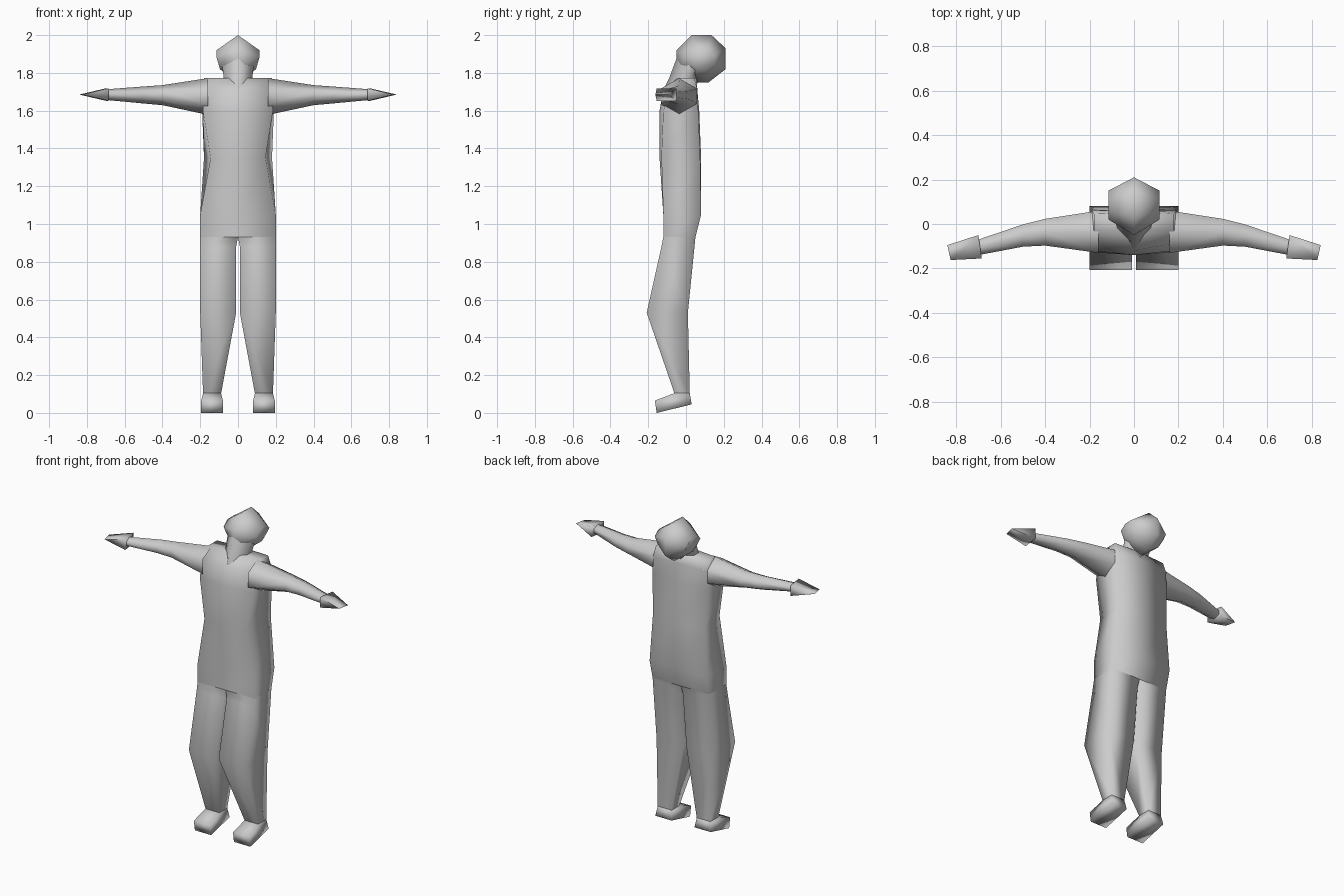
import bpy, bmesh

cube = bpy.data.objects.get("Cube")
if cube:
    bpy.data.objects.remove(cube, do_unlink=True)

GREY = (0.6, 0.6, 0.6, 1)
mat = bpy.data.materials.new("light grey")
mat.use_nodes = True
mat.diffuse_color = GREY
mat.node_tree.nodes["Principled BSDF"].inputs["Base Color"].default_value = GREY


def loft(name, rings, caps=(), side=1):
    """Skin equal-length closed rings; caps lists ring indices to fill."""
    bm = bmesh.new()
    rows = [[bm.verts.new((x * side, y, z)) for x, y, z in ring] for ring in rings]
    for a, b in zip(rows, rows[1:]):
        n = len(a)
        for i in range(n):
            j = (i + 1) % n
            bm.faces.new((a[i], a[j], b[j], b[i]))
    for c in caps:
        bm.faces.new(rows[c])
    bmesh.ops.remove_doubles(bm, verts=bm.verts, dist=0.0005)
    bmesh.ops.recalc_face_normals(bm, faces=bm.faces)
    for f in bm.faces:
        f.smooth = True
    mesh = bpy.data.meshes.new(name)
    bm.to_mesh(mesh)
    bm.free()
    mesh.materials.append(mat)
    obj = bpy.data.objects.new(name, mesh)
    bpy.context.collection.objects.link(obj)
    return obj


def body_ring(z, front, fx, fy, bx, by, back):
    """Symmetric section: centre front, front corners, back corners, centre back."""
    return [(0, front, z), (fx, fy, z), (bx, by, z),
            (0, back, z), (-bx, by, z), (-fx, fy, z)]


def box_ring(z, x0, x1, y0, y1):
    return [(x0, y0, z), (x1, y0, z), (x1, y1, z), (x0, y1, z)]


def arm_ring(x, yc, yr, zc, zr):
    """Six-sided section with a ridge above and below."""
    return [(x, yc + a * yr, zc + b * zr) for a, b in
            ((0, 1), (1, .45), (1, -.45), (0, -1), (-1, -.45), (-1, .45))]


# Torso, open below where the legs join
loft("torso", [
    body_ring(0.93, -.12, .20, -.12, .20, .05, .05),
    body_ring(1.05, -.12, .20, -.12, .20, .08, .08),
    body_ring(1.35, -.14, .145, -.13, .18, .075, .08),
    body_ring(1.60, -.14, .185, -.12, .19, .065, .07),
    body_ring(1.71, -.12, .19, -.085, .19, .06, .06),
    body_ring(1.772, -.05, .18, -.03, .18, .045, .055),
], caps=(-1,))

# Neck leaning forward into the collar
loft("neck", [
    body_ring(1.72, -.115, .06, -.04, .06, .02, .05),
    body_ring(1.77, -.09, .075, -.02, .075, .03, .07),
    body_ring(1.89, -.045, .09, .04, .09, .08, .1),
])

# Head: angular outline with smaller cheeks on each side
outline = [(.03, 2.0), (.135, 2.0), (.21, 1.93), (.21, 1.82),
           (.12, 1.75), (.04, 1.75), (-.05, 1.82), (-.05, 1.92)]


def cheek(side):
    return [(side * (.115 if z > 1.87 else .095),
             .09 + (y - .09) * .5, 1.865 + (z - 1.865) * .4) for y, z in outline]


loft("head", [cheek(-1), [(0, y, z) for y, z in outline], cheek(1)], caps=(0, -1))

foot = [(-.06, .105), (-.165, .065), (-.155, 0), (.03, .045), (.02, .105)]
for label, s in (("left", 1), ("right", -1)):
    # Leg with the knee set forward
    loft(label + "_leg", [
        box_ring(.93, 0, .20, -.12, .05),
        box_ring(.88, .01, .20, -.13, .045),
        box_ring(.53, .01, .20, -.208, .01),
        box_ring(.10, .09, .185, -.06, .02),
    ], side=s)
    # Foot pointing down at the toe
    loft(label + "_foot", [
        [(x + (.01 * k if z > .1 else 0), y, z) for y, z in foot]
        for x, k in ((.08, 1), (.195, -1))], caps=(0, -1), side=s)
    # Arm sweeping forward to the wrist
    loft(label + "_arm", [
        arm_ring(.16, -.035, .095, 1.675, .097),
        arm_ring(.40, -.037, .06, 1.682, .053),
        arm_ring(.50, -.052, .05, 1.683, .045),
        arm_ring(.70, -.105, .035, 1.685, .028),
    ], side=s)
    # Wedge-shaped hand
    loft(label + "_hand", [
        [(.685, -.155, 1.652), (.70, -.05, 1.652), (.70, -.05, 1.718), (.685, -.155, 1.718)],
        [(.825, -.162, 1.685), (.84, -.095, 1.685), (.84, -.095, 1.6855), (.825, -.162, 1.6855)],
    ], caps=(0,), side=s)
